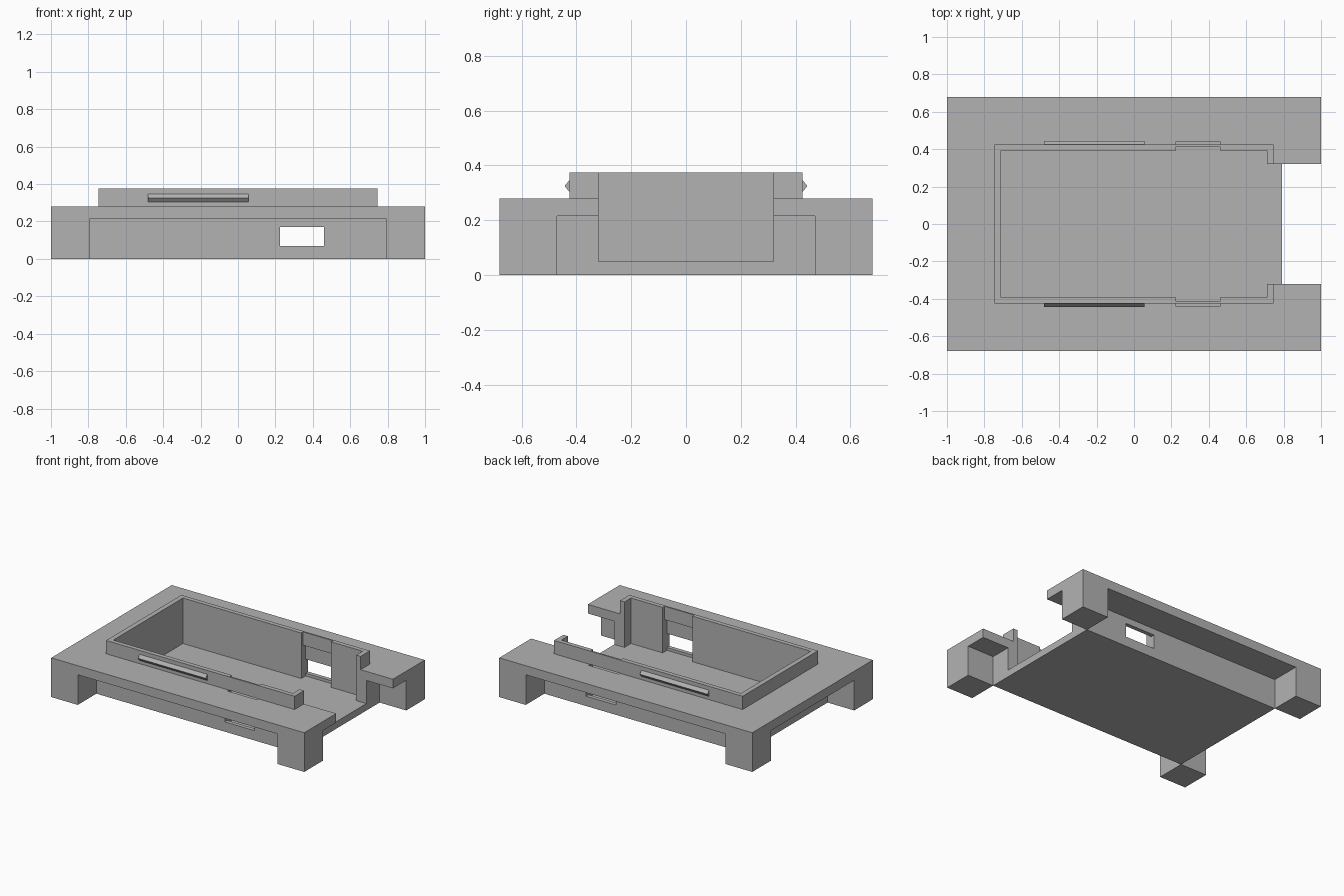
import bpy, bmesh

cube = bpy.data.objects.get("Cube")
if cube:
    bpy.data.objects.remove(cube, do_unlink=True)

grey = bpy.data.materials.new("plain grey")
grey.use_nodes = True
colour = (0.45, 0.45, 0.45, 1)
grey.diffuse_color = colour
grey.node_tree.nodes["Principled BSDF"].inputs["Base Color"].default_value = colour

IN_X, IN_Y = 0.71, 0.393          # cavity half sizes
GAP_Y = 0.32                      # half width of the open end
SLOT_A, SLOT_B = 0.225, 0.46      # connector slot range along x
FLOOR, UNDER, DECK, TOP = 0.05, 0.215, 0.28, 0.375


def prism(name, outline, depth, axis="z"):
    """Extrude a flat outline given as 3D points along one axis."""
    bm = bmesh.new()
    face = bm.faces.new([bm.verts.new(p) for p in outline])
    ext = bmesh.ops.extrude_face_region(bm, geom=[face])
    move = (depth, 0, 0) if axis == "x" else (0, 0, depth)
    bmesh.ops.translate(bm, vec=move,
                        verts=[v for v in ext["geom"] if isinstance(v, bmesh.types.BMVert)])
    bmesh.ops.recalc_face_normals(bm, faces=bm.faces)
    mesh = bpy.data.meshes.new(name)
    bm.to_mesh(mesh)
    bm.free()
    obj = bpy.data.objects.new(name, mesh)
    obj.data.materials.append(grey)
    bpy.context.collection.objects.link(obj)
    return obj


def box(name, x0, x1, y0, y1, z0, z1):
    return prism(name, [(x0, y0, z0), (x1, y0, z0), (x1, y1, z0), (x0, y1, z0)], z1 - z0)


def c_ring(name, out_x, end_x, out_y, slot_y, z0, z1):
    """C-shaped ring around the cavity, open at +x, with a slot in each long side."""
    half = [(-out_x, out_y), (end_x, out_y), (end_x, GAP_Y), (IN_X, GAP_Y), (IN_X, IN_Y),
            (SLOT_B, IN_Y), (SLOT_B, slot_y), (SLOT_A, slot_y), (SLOT_A, IN_Y), (-IN_X, IN_Y)]
    loop = half + [(x, -y) for x, y in reversed(half)]
    return prism(name, [(x, y, z0) for x, y in loop], z1 - z0)


# Tray floor, walls, deck and raised rim
box("tray_floor", -0.79, 0.79, -0.47, 0.47, 0, FLOOR)
walls = c_ring("tray_walls", 0.79, 0.79, 0.47, 0.441, FLOOR, UNDER)
c_ring("deck", 1, 1, 0.68, 0.441, UNDER, DECK)
c_ring("rim", 0.745, 0.745, 0.425, 0.4135, DECK, TOP)

# Window through both long walls
cutter = box("window_cutter", SLOT_A, SLOT_B, -0.6, 0.6, 0.07, 0.17)
cutter.hide_render = True
cutter.hide_viewport = True
cut = walls.modifiers.new("windows", "BOOLEAN")
cut.operation = "DIFFERENCE"
cut.solver = "EXACT"
cut.object = cutter

# Corner legs and snap ridges
for sy, side in ((-1, "front"), (1, "back")):
    for sx, end in ((-1, "right"), (1, "left")):
        xs, ys = sorted((sx * 0.79, sx)), sorted((sy * 0.47, sy * 0.68))
        box(f"{side}_{end}_leg", *xs, *ys, 0, UNDER)
    profile = [(0.42, 0.303), (0.425, 0.303), (0.443, 0.325), (0.425, 0.347), (0.42, 0.347)]
    prism(f"{side}_snap_ridge", [(-0.48, sy * y, z) for y, z in profile], 0.535, "x")
